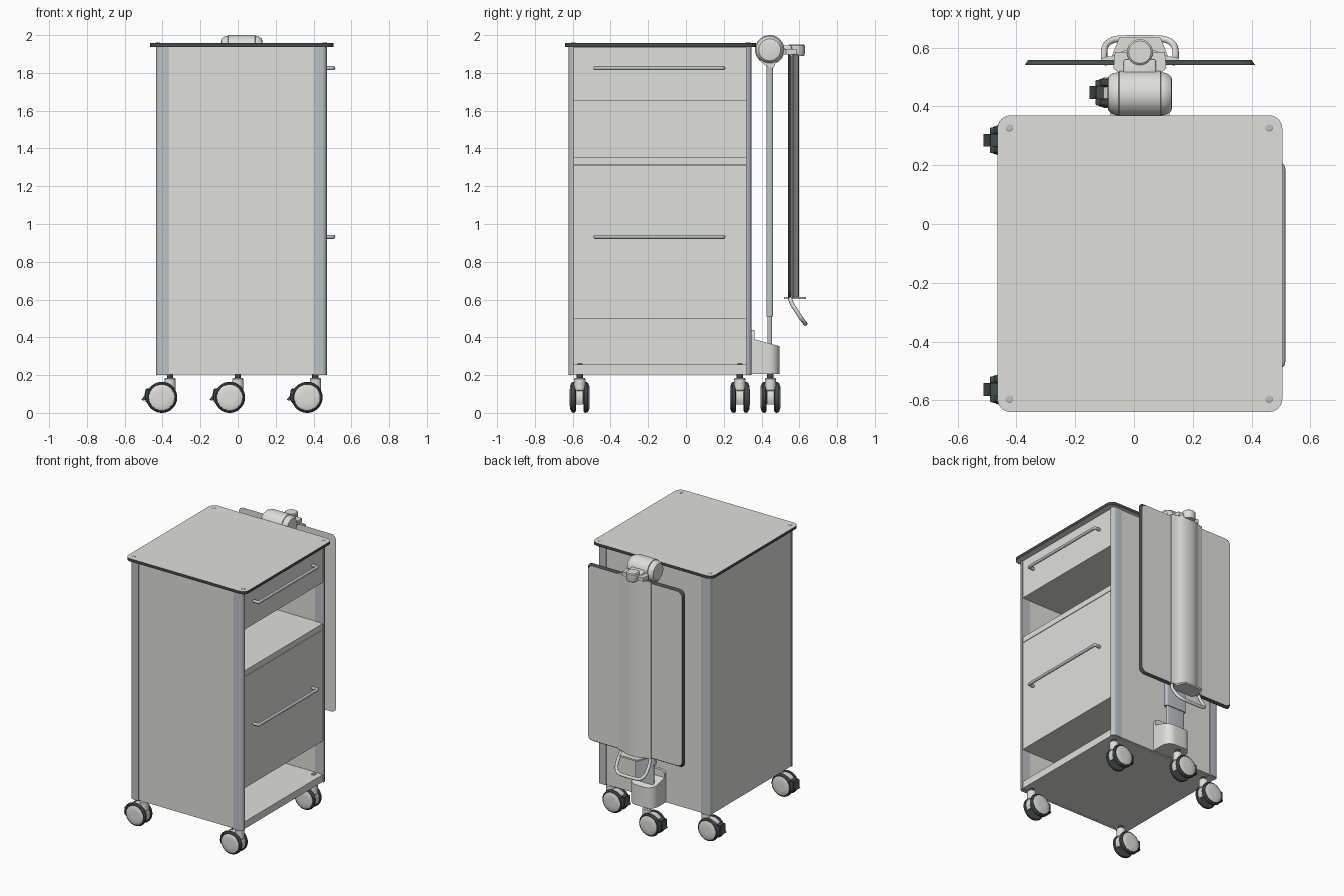
import bpy, bmesh, math
from mathutils import Vector

if "Cube" in bpy.data.objects:
    bpy.data.objects.remove(bpy.data.objects["Cube"])


def mat(name, c):
    m = bpy.data.materials.new(name)
    m.diffuse_color = (*c, 1)
    m.use_nodes = True
    m.node_tree.nodes["Principled BSDF"].inputs["Base Color"].default_value = m.diffuse_color
    return m


LIGHT = mat("light_grey", (0.74, 0.74, 0.70))
DARK = mat("dark_rubber", (0.055, 0.07, 0.07))
METAL = mat("brushed_metal", (0.50, 0.54, 0.56))
AX = {"x": (0, 1, 2), "y": (1, 0, 2), "z": (2, 0, 1)}  # extrusion axis, profile axes


def finish(bm, name, mats):
    bmesh.ops.recalc_face_normals(bm, faces=bm.faces[:])
    me = bpy.data.meshes.new(name)
    bm.to_mesh(me)
    bm.free()
    for m in mats:
        me.materials.append(m)
    me.shade_smooth()
    me.set_sharp_from_angle(angle=math.radians(32))
    ob = bpy.data.objects.new(name, me)
    bpy.context.collection.objects.link(ob)
    return ob


def box(name, x, y, z, m=LIGHT, bevel=0):
    bm = bmesh.new()
    bmesh.ops.create_cube(bm, size=1)
    for v in bm.verts:
        v.co = Vector([(r[0] + r[1]) / 2 + c * (r[1] - r[0]) for r, c in zip((x, y, z), v.co)])
    if bevel:
        bmesh.ops.bevel(bm, geom=bm.edges[:], offset=bevel, segments=3, profile=0.5, affect='EDGES')
    return finish(bm, name, [m])


def prism(name, pts, axis, a, b, m=LIGHT, edge=None, inset=0):
    """Extrude a closed profile; 'edge' colours the rim, 'inset' shrinks the far cap."""
    k, i, j = AX[axis]
    ci = (max(p[0] for p in pts) + min(p[0] for p in pts)) / 2
    cj = (max(p[1] for p in pts) + min(p[1] for p in pts)) / 2
    bm = bmesh.new()
    rings = []
    for lvl, d in ((a, 0), (b, inset)):
        ring = []
        for p in pts:
            co = [0, 0, 0]
            co[k] = lvl
            co[i] = p[0] - math.copysign(d, p[0] - ci)
            co[j] = p[1] - math.copysign(d, p[1] - cj)
            ring.append(bm.verts.new(co))
        rings.append(ring)
        bm.faces.new(ring)
    n = len(pts)
    for q in range(n):
        f = bm.faces.new((rings[0][q], rings[0][(q + 1) % n], rings[1][(q + 1) % n], rings[1][q]))
        f.material_index = 1 if edge else 0
    return finish(bm, name, [m, edge] if edge else [m])


def rrect(x0, x1, y0, y1, radii, n=6):
    """Rounded rectangle; radii for the (x1,y1), (x0,y1), (x0,y0), (x1,y0) corners."""
    pts = []
    corners = ((x1, y1, -1, -1), (x0, y1, 1, -1), (x0, y0, 1, 1), (x1, y0, -1, 1))
    for q, ((cx, cy, sx, sy), r) in enumerate(zip(corners, radii)):
        if r == 0:
            pts.append((cx, cy))
            continue
        for t in range(n + 1):
            a = math.pi / 2 * (q + t / n)
            pts.append((cx + sx * r + r * math.cos(a), cy + sy * r + r * math.sin(a)))
    return pts


def lathe(name, axis, c, prof, m=LIGHT, seg=40):
    """Revolve (offset, radius) pairs about an axis through c."""
    k, i, j = AX[axis]
    bm = bmesh.new()
    rings = []
    for off, r in prof:
        ring = []
        for s in range(seg):
            a = 2 * math.pi * s / seg
            co = list(c)
            co[k] += off
            co[i] += r * math.cos(a)
            co[j] += r * math.sin(a)
            ring.append(bm.verts.new(co))
        rings.append(ring)
    for p, q in zip(rings, rings[1:]):
        for s in range(seg):
            bm.faces.new((p[s], p[(s + 1) % seg], q[(s + 1) % seg], q[s]))
    bm.faces.new(rings[0])
    bm.faces.new(rings[-1])
    return finish(bm, name, [m])


def tube(name, pts, r, m):
    cu = bpy.data.curves.new(name, 'CURVE')
    cu.dimensions = '3D'
    cu.bevel_depth = r
    cu.bevel_resolution = 4
    cu.use_fill_caps = True
    sp = cu.splines.new('NURBS')
    sp.points.add(len(pts) - 1)
    for p, co in zip(sp.points, pts):
        p.co = (*co, 1)
    sp.use_endpoint_u = True
    sp.order_u = 3
    sp.resolution_u = 8
    cu.materials.append(m)
    bpy.context.collection.objects.link(bpy.data.objects.new(name, cu))


# Worktop with dark rim and screw heads
prism("worktop", rrect(-0.465, 0.505, -0.64, 0.37, [0.045] * 4), "z", 1.937, 1.957, LIGHT, DARK)
for x in (-0.424, 0.46):
    for y in (-0.596, 0.328):
        lathe("worktop_screw", "z", (x, y, 1.95), [(0, 0.013), (0.009, 0.013), (0.011, 0.010)], METAL, 20)

# Corner posts, rounded on the outer corner
X0, X1, Y0, Y1 = -0.435, 0.47, -0.622, 0.347
for x0, x1, right in ((X0, X0 + 0.07, 0), (X1 - 0.07, X1, 1)):
    for y0, y1, back in ((Y0, Y0 + 0.03, 0), (Y1 - 0.03, Y1, 1)):
        radii = [0, 0, 0, 0]
        radii[{(1, 1): 0, (0, 1): 1, (0, 0): 2, (1, 0): 3}[right, back]] = 0.026
        prism("corner_post", rrect(x0, x1, y0, y1, radii), "z", 0.2, 1.937, METAL)

# Cabinet panels
box("front_panel", (-0.37, 0.405), (-0.618, -0.598), (0.203, 1.937))
box("back_panel", (-0.37, 0.405), (0.322, 0.342), (0.203, 1.937))
box("left_panel", (-0.433, -0.413), (-0.592, 0.317), (0.203, 1.937))
box("bottom_board", (-0.413, 0.462), (-0.597, 0.321), (0.203, 0.255))
box("middle_shelf", (-0.413, 0.462), (-0.597, 0.321), (1.314, 1.355))

# Drawers with bar handles
for name, z0, z1, hz in (("upper_drawer", 1.655, 1.935, 1.825), ("lower_drawer", 0.5, 1.31, 0.932)):
    box(name, (-0.413, 0.462), (-0.594, 0.318), (z0, z1))
    a, b = -0.48, 0.198
    tube(name + "_handle", [(0.455, a, hz), (0.485, a, hz), (0.504, a, hz), (0.504, a + 0.025, hz),
                            (0.504, a + 0.05, hz), (0.504, b - 0.05, hz), (0.504, b - 0.025, hz),
                            (0.504, b, hz), (0.485, b, hz), (0.455, b, hz)], 0.011, METAL)


# Twin-wheel casters with brake pedals
def caster(sx, y):
    cx, cz = sx - 0.044, 0.082
    for s in (-1, 1):
        tyre = [(0.020, 0.03), (0.020, 0.072), (0.025, 0.080), (0.031, 0.082), (0.040, 0.080),
                (0.047, 0.073), (0.046, 0.066), (0.040, 0.064)]
        lathe("caster_tyre", "y", (cx, y, cz), [(s * o, r) for o, r in tyre], DARK)
        cap = [(0.038, 0.068), (0.048, 0.067), (0.052, 0.058), (0.053, 0.03)]
        lathe("caster_hubcap", "y", (cx, y, cz), [(s * o, r) for o, r in cap])
    hood = [(cx + 0.076 * math.cos(math.radians(t)), cz + 0.076 * math.sin(math.radians(t)))
            for t in range(-30, 151, 15)]
    prism("caster_hood", hood, "y", y - 0.019, y + 0.019)
    lathe("caster_neck", "z", (sx, y, 0), [(0.115, 0.026), (0.12, 0.030), (0.18, 0.030), (0.186, 0.025)], LIGHT, 24)
    lathe("caster_stem", "z", (sx, y, 0), [(0.18, 0.017), (0.208, 0.017)], DARK, 20)
    pedal = [(-0.06, 0.05), (-0.085, 0.045), (-0.092, 0.008), (-0.108, -0.012), (-0.096, -0.018),
             (-0.083, -0.010), (-0.078, -0.032), (-0.066, -0.034)]
    prism("brake_pedal", [(cx + p, cz + q) for p, q in pedal], "y", y - 0.022, y + 0.022, DARK)
    for s in (-1, 1):
        box("brake_ear", (cx - 0.087, cx - 0.062), sorted((y + s * 0.020, y + s * 0.044)),
            (cz - 0.025, cz + 0.04), DARK, 0.006)


for sx in (-0.36, 0.41):
    for y in (-0.563, 0.285):
        caster(sx, y)
        lathe("caster_bolt", "z", (sx, y, 0.25), [(0, 0.014), (0.010, 0.014), (0.013, 0.010)], METAL, 20)
caster(0.0, 0.447)

# Rear lifting column: foot with sloping top, two telescoping sections
CX = 0.02
foot = prism("column_foot", rrect(CX - 0.1, CX + 0.1, 0.345, 0.495, [0.06, 0.06, 0, 0]), "z", 0.205, 0.4)
for v in foot.data.vertices:
    if v.co.z > 0.3:
        v.co.z = 0.395 - 0.28 * (v.co.y - 0.345)
prism("foot_back_plate", rrect(CX - 0.1, CX + 0.1, 0.3, 0.44, [0.03, 0.03, 0, 0]), "y", 0.343, 0.362)
prism("column_inner", rrect(CX - 0.072, CX + 0.072, 0.431, 0.455, [0.008] * 4), "z", 0.34, 0.53, METAL)
prism("column_outer", rrect(CX - 0.085, CX + 0.085, 0.426, 0.461, [0.012] * 4), "z", 0.51, 1.88, METAL)

# Pivot head on the column
head = [(-0.11, 0.045), (-0.107, 0.058), (-0.096, 0.068), (-0.08, 0.073), (0.08, 0.073),
        (0.096, 0.068), (0.107, 0.058), (0.11, 0.045)]
lathe("pivot_head", "x", (CX, 0.443, 1.922), head)
lathe("pivot_band", "x", (CX, 0.443, 1.922), [(-0.073, 0.072), (-0.07, 0.078), (0.07, 0.078), (0.073, 0.072)])
prism("pivot_neck", [(0.385, 1.89), (0.395, 1.86), (0.423, 1.838), (0.463, 1.825), (0.472, 1.845), (0.49, 1.88)],
      "x", CX - 0.09, CX + 0.09)

# Hinge bracket joining head and table leaf
prism("hinge_bracket", [(CX - 0.06, 0.505), (CX + 0.06, 0.505), (CX + 0.09, 0.53), (CX + 0.085, 0.585),
                        (CX - 0.085, 0.585), (CX - 0.09, 0.53)], "z", 1.897, 1.926)
box("hinge_arm", (CX - 0.055, CX + 0.055), (0.48, 0.56), (1.908, 1.945), LIGHT, 0.008)
lathe("hinge_swivel", "z", (CX, 0.585, 0), [(1.89, 0.04), (1.9, 0.044), (1.945, 0.044), (1.95, 0.038)])

# Folded table leaf with dark rim
prism("table_leaf", rrect(-0.372, 0.412, 0.605, 1.9, [0.04] * 4), "y", 0.541, 0.559, LIGHT, DARK, 0.012)

# Arched support rail behind the leaf
half = [(0.132, 0.556), (0.132, 0.564), (0.115, 0.569), (0.095, 0.571), (0.078, 0.578),
        (0.06, 0.588), (0.035, 0.595), (0.0, 0.598)]
rail = [(CX + x, y) for x, y in half] + [(CX - x, y) for x, y in half[-2::-1]]
prism("support_rail", rail, "z", 0.612, 1.9)

# Release lever plate and looped grip
prism("lever_plate", [(CX - 0.08, 0.52), (CX + 0.08, 0.52), (CX + 0.1, 0.56), (CX + 0.07, 0.635),
                      (CX - 0.07, 0.635), (CX - 0.1, 0.56)], "z", 0.602, 0.613)
grip = [(0.115, 0.55, 0.61), (0.122, 0.56, 0.575), (0.122, 0.585, 0.54), (0.118, 0.61, 0.50),
        (0.09, 0.63, 0.475), (0.04, 0.632, 0.472)]
tube("lever_grip", [(CX + x, y, z) for x, y, z in grip] + [(CX - x, y, z) for x, y, z in grip[::-1]], 0.011, LIGHT)
